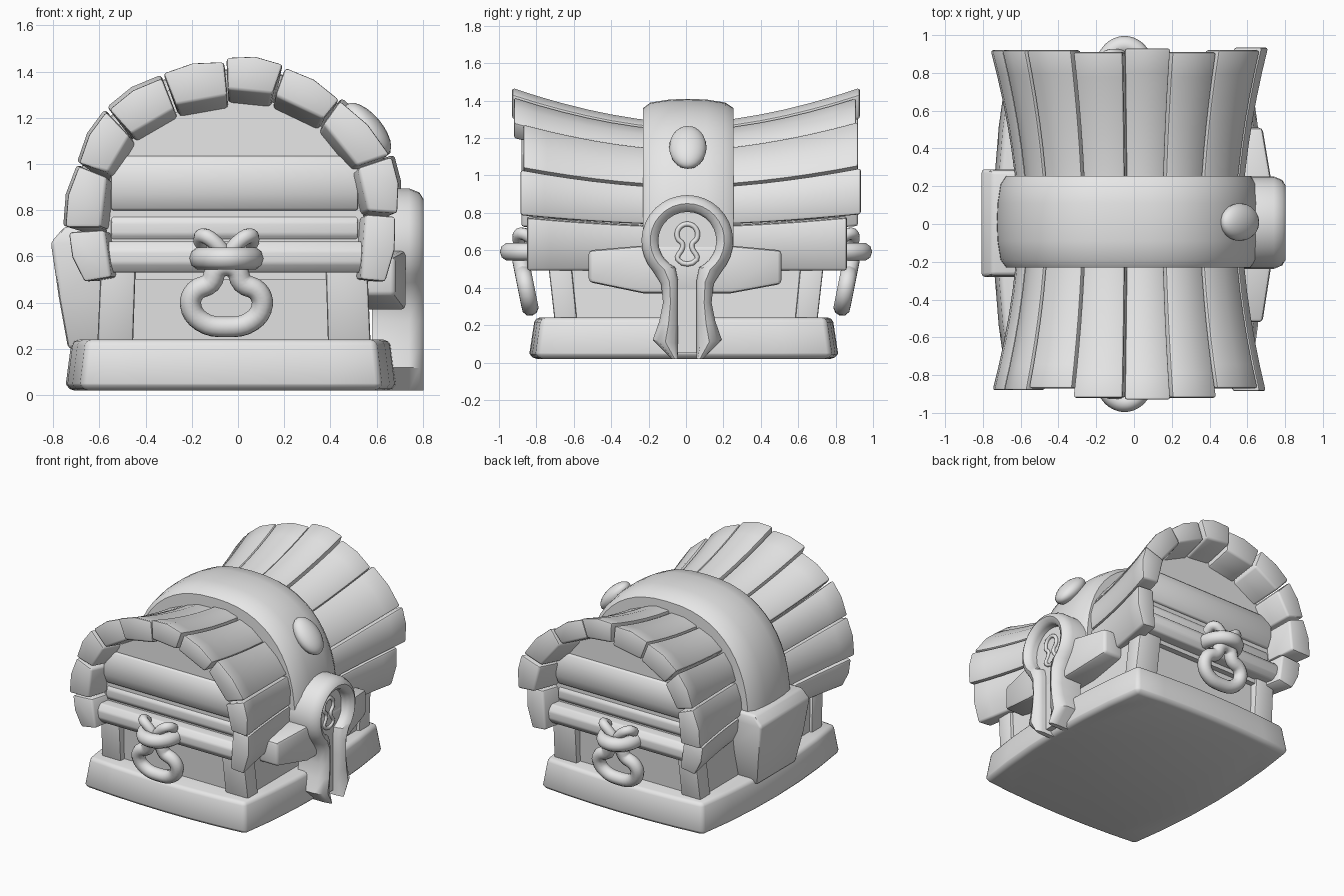
import bpy, bmesh, math
from mathutils import Vector

if "Cube" in bpy.data.objects:
    bpy.data.objects.remove(bpy.data.objects["Cube"])

mat = bpy.data.materials.new("plain grey")
mat.diffuse_color = (0.8, 0.8, 0.8, 1)
mat.use_nodes = True
mat.node_tree.nodes["Principled BSDF"].inputs["Base Color"].default_value = mat.diffuse_color


def finish(name, bm, bevel=0.0, segs=2, angle=35):
    bmesh.ops.recalc_face_normals(bm, faces=bm.faces)
    if bevel:
        edges = [e for e in bm.edges if len(e.link_faces) == 2
                 and e.calc_face_angle(0) > math.radians(angle)]
        bmesh.ops.bevel(bm, geom=edges, offset=bevel, segments=segs,
                        profile=0.5, affect='EDGES', clamp_overlap=True)
    me = bpy.data.meshes.new(name)
    bm.to_mesh(me)
    bm.free()
    me.materials.append(mat)
    ob = bpy.data.objects.new(name, me)
    bpy.context.collection.objects.link(ob)
    bpy.ops.object.select_all(action='DESELECT')
    bpy.context.view_layer.objects.active = ob
    ob.select_set(True)
    bpy.ops.object.shade_smooth_by_angle(angle=math.radians(40))
    return ob


def loft(name, sections, bevel=0.0, segs=2, angle=35):
    """Skin a row of equal closed sections and cap both ends."""
    bm = bmesh.new()
    rows = [[bm.verts.new(p) for p in s] for s in sections]
    n = len(rows[0])
    for a, b in zip(rows, rows[1:]):
        for i in range(n):
            j = (i + 1) % n
            bm.faces.new((a[i], a[j], b[j], b[i]))
    bm.faces.new(rows[0])
    bm.faces.new(rows[-1])
    return finish(name, bm, bevel, segs, angle)


def rect_z(z, x0, x1, y0, y1):
    return [(x0, y0, z), (x1, y0, z), (x1, y1, z), (x0, y1, z)]


def rect_y(y, x0, x1, z0, z1):
    return [(x0, y, z0), (x1, y, z0), (x1, y, z1), (x0, y, z1)]


def tube(name, pts, r, closed=False, res=3):
    cu = bpy.data.curves.new(name, 'CURVE')
    cu.dimensions = '3D'
    cu.bevel_depth = r
    cu.bevel_resolution = res
    cu.use_fill_caps = True
    cu.resolution_u = 4
    sp = cu.splines.new('BEZIER')
    sp.bezier_points.add(len(pts) - 1)
    for bp, p in zip(sp.bezier_points, pts):
        bp.co = p
        bp.handle_left_type = bp.handle_right_type = 'AUTO'
    sp.use_cyclic_u = closed
    cu.materials.append(mat)
    ob = bpy.data.objects.new(name, cu)
    bpy.context.collection.objects.link(ob)


# base slab with bowed sides
def base_loop(z, grow):
    pts = []
    for k in range(4):
        for i in range(6):
            t = -1 + i / 3
            bow = 1 - t * t
            x, y = ((t * 0.65, -0.79 - 0.035 * bow), (0.65 + 0.065 * bow, t * 0.79),
                    (-t * 0.65, 0.79 + 0.035 * bow), (-0.65 - 0.065 * bow, -t * 0.79))[k]
            pts.append((x * grow - 0.03, y * grow - 0.012, z))
    return pts


loft("base_slab", [base_loop(0.02, 0.985), base_loop(0.05, 1), base_loop(0.24, 0.965)], 0.025)

# body box and corner posts
loft("body", [rect_z(0.2, -0.59, 0.55, -0.66, 0.66), rect_z(0.8, -0.56, 0.53, -0.70, 0.70)])
for sy in (-1, 1):
    for x0, x1 in ((-0.61, -0.455), (0.39, 0.575)):
        loft("corner_post", [rect_z(0.2, x0, x1, sy * 0.58, sy * 0.70),
                             rect_z(0.6, x0 * 0.97, x1 * 0.97, sy * 0.62, sy * 0.745)], 0.012)

# lid planks: outer pair, inner pair, front end, back end
planks = [
    ((-0.68, 0.49), (-0.75, 0.71), (-0.56, 0.51), (-0.59, 0.72), 0.86, 0.85),
    ((-0.76, 0.73), (-0.70, 1.00), (-0.60, 0.73), (-0.575, 0.95), 0.88, 0.92),
    ((-0.70, 1.01), (-0.58, 1.24), (-0.57, 0.97), (-0.475, 1.13), 0.88, 0.92),
    ((-0.57, 1.25), (-0.335, 1.39), (-0.47, 1.14), (-0.28, 1.25), 0.87, 0.92),
    ((-0.325, 1.395), (-0.06, 1.445), (-0.27, 1.255), (-0.045, 1.295), 0.92, 0.91),
    ((-0.05, 1.46), (0.195, 1.43), (-0.045, 1.32), (0.15, 1.30), 0.93, 0.93),
    ((0.205, 1.42), (0.44, 1.28), (0.16, 1.295), (0.37, 1.195), 0.92, 0.91),
    ((0.45, 1.29), (0.67, 1.05), (0.375, 1.185), (0.525, 1.0), 0.87, 0.92),
    ((0.675, 1.04), (0.70, 0.79), (0.525, 0.99), (0.57, 0.80), 0.885, 0.935),
    ((0.70, 0.78), (0.655, 0.49), (0.565, 0.79), (0.545, 0.5), 0.85, 0.86),
]


def flare(y):
    return 0.81 + 0.19 * (abs(y) / 0.92) ** 1.7


def flared(p, y, k=1.0):
    s = flare(y) * k
    return (p[0] * s, y, 0.5 + (p[1] - 0.5) * s)


for a, b, ia, ib, front, back in planks:
    a2, b2 = Vector(a), Vector(b)
    mid = (a2 + b2) / 2
    mid += (mid - Vector((0, 0.62))).normalized() * 0.02
    ring = [a, mid, b, ib, ia]
    ys = [-front + (front + back) * i / 14 for i in range(15)]
    loft("lid_plank", [[flared(p, y) for p in ring] for y in ys], 0.014, 2, 40)

# lid core closing both ends
arch = [(-0.58, 0.5)] + [p for q in planks for p in (q[2], q[3])][1:-1] + [(0.55, 0.5)]
loft("lid_core", [[flared(p, y, 1.03) for p in arch]
                  for y in (-0.72, -0.5, -0.25, 0.25, 0.5, 0.72)])

# end boards and rails
for sy in (-1, 1):
    for name, z0, z1, x0, x1, d in (("end_board", 0.655, 0.79, -0.55, 0.52, 0.735),
                                    ("end_board", 0.80, 1.035, -0.55, 0.52, 0.765),
                                    ("end_rail", 0.53, 0.665, -0.58, 0.555, 0.82)):
        h = z1 - z0
        loft(name, [[(x, sy * 0.6, z0), (x, sy * (d - 0.03), z0), (x, sy * d, z0 + h * 0.3),
                     (x, sy * d, z0 + h * 0.7), (x, sy * (d - 0.03), z1), (x, sy * 0.6, z1)]
                    for x in (x0, x1)], 0.01)


# broad metal band over the lid
def band_point(deg, off):
    c, s = math.cos(math.radians(deg)), math.sin(math.radians(deg))
    power = lambda v: math.copysign(abs(v) ** 0.85, v)
    return -0.03 + (0.70 + off) * power(c), 0.62 + (0.79 + off) * power(s)


band = [(-0.23, -0.2), (-0.23, -0.05), (-0.19, -0.02), (-0.09, -0.004), (0.01, 0),
        (0.11, -0.004), (0.21, -0.02), (0.255, -0.05), (0.255, -0.2)]
rows = []
for i in range(31):
    deg = -12 + 204 * i / 30
    rows.append([(band_point(deg, o)[0], y, band_point(deg, o)[1]) for y, o in band])
loft("lid_band", rows)

# oval stud on the band
bm = bmesh.new()
bmesh.ops.create_uvsphere(bm, u_segments=20, v_segments=12, radius=1)
stud = finish("oval_stud", bm)
stud.scale = (0.065, 0.10, 0.14)
stud.rotation_euler = (0, math.radians(-40), 0)
stud.location = (0.56, 0.01, 1.15)

# rear hinge plate
loft("hinge_plate", [rect_z(z, x, -0.5, -w, w + 0.01) for z, x, w in
                     ((0.20, -0.735, 0.22), (0.42, -0.775, 0.26),
                      (0.66, -0.81, 0.28), (0.73, -0.75, 0.27))], 0.018)

# lock wings
loft("lock_wings", [rect_y(y, 0.5, x, z0, z1) for y, x, z0, z1 in
                    ((-0.52, 0.68, 0.43, 0.60), (-0.23, 0.725, 0.37, 0.625),
                     (0.24, 0.725, 0.37, 0.625), (0.51, 0.68, 0.42, 0.60))], 0.02)

# lock frame: a ring running into two flared legs
outer = [(-0.085, 0.02), (-0.185, 0.12), (-0.15, 0.22), (-0.13, 0.32), (-0.14, 0.42)]
inner = [(-0.05, 0.02), (-0.05, 0.1), (-0.05, 0.2), (-0.05, 0.32), (-0.05, 0.44)]
arc_o = [(0.245 * math.cos(math.radians(a)), 0.65 + 0.245 * math.sin(math.radians(a)))
         for a in [222 - 264 * i / 24 for i in range(25)]]
arc_i = [(0.155 * math.cos(math.radians(a)), 0.65 + 0.155 * math.sin(math.radians(a)))
         for a in [246 - 312 * i / 24 for i in range(25)]]
flip = lambda pts: [(-y, z) for y, z in reversed(pts)]
outer, inner = outer + arc_o + flip(outer), inner + arc_i + flip(inner)
rows = []
for (oy, oz), (iy, iz) in zip(outer, inner):
    mix = lambda t, x: (x, oy + (iy - oy) * t + 0.007, oz + (iz - oz) * t)
    rows.append([mix(0, 0.58), mix(0, 0.74), mix(0.2, 0.785), mix(0.5, 0.802),
                 mix(0.85, 0.785), mix(1, 0.755), mix(1, 0.58)])
loft("lock_frame", rows)

# lock face and the strip between the legs
face = [(0.2 * math.cos(i * math.pi / 16), 0.65 + 0.2 * math.sin(i * math.pi / 16))
        for i in range(32)]
loft("lock_face", [[(x, y + 0.007, z) for y, z in face] for x in (0.55, 0.72)])
loft("lock_strip", [rect_z(z, 0.6, 0.725, -0.06, 0.07) for z in (0.05, 0.5)])

# keyhole rim
rim = [(0.055 * math.cos(math.radians(a)), 0.685 + 0.055 * math.sin(math.radians(a)))
       for a in range(-60, 241, 30)]
rim += [(-0.025, 0.615), (-0.05, 0.55), (0.05, 0.55), (0.025, 0.615)]
tube("keyhole_rim", [(0.725, y + 0.007, z) for y, z in rim], 0.013, True, 2)

# end handles: clasp, bow and drop ring
drop = [(0.035, 0.55), (0.07, 0.485), (0.135, 0.45), (0.155, 0.39), (0.11, 0.32)]
loop = drop + [(0, 0.295)] + [(-x, z) for x, z in reversed(drop)]
for sy in (-1, 1):
    tube("handle_clasp", [(-0.05 + 0.112 * math.cos(a), sy * (0.80 + 0.145 * math.sin(a)), 0.592)
                          for a in [math.pi * i / 8 for i in range(9)]], 0.05)
    tube("drop_ring", [(-0.05 + x, sy * (0.825 + 0.2 * (z - 0.25)), z) for x, z in loop],
         0.046, True)
    for sx in (-1, 1):
        tube("handle_bow", [(-0.05 + sx * x, sy * y, z) for x, y, z in
                            ((-0.01, 0.87, 0.58), (0.045, 0.895, 0.655),
                             (0.10, 0.88, 0.69), (0.11, 0.82, 0.66))], 0.033)
